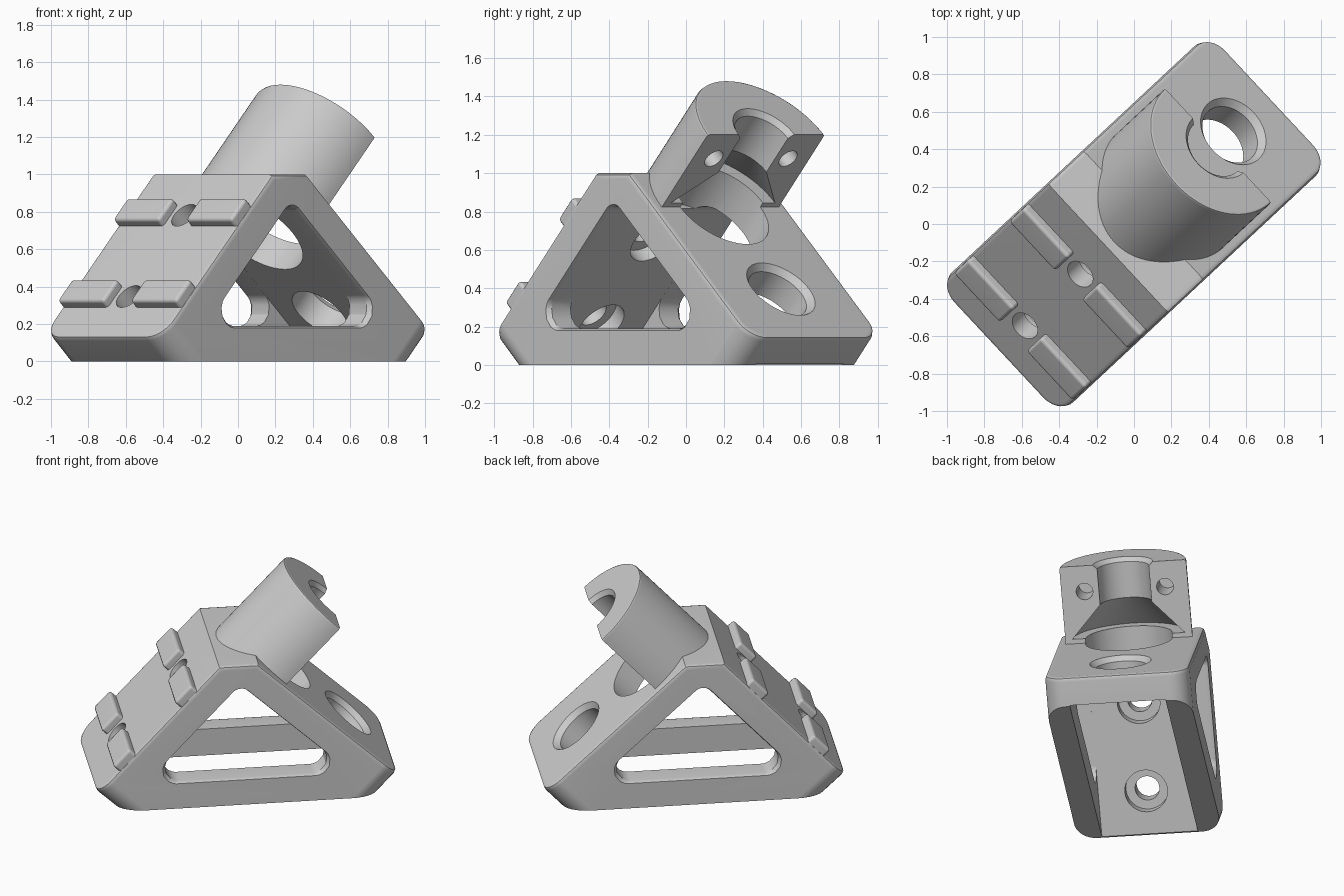
import bpy, bmesh, math
from mathutils import Matrix, Vector

if bpy.data.objects.get("Cube"):
    bpy.data.objects.remove(bpy.data.objects["Cube"])

grey = bpy.data.materials.new("matte grey")
grey.use_nodes = True
grey.diffuse_color = (0.6, 0.6, 0.6, 1)
grey.node_tree.nodes["Principled BSDF"].inputs["Base Color"].default_value = grey.diffuse_color

HALF = 0.475                                   # half width of the frame
TURN = Matrix.Rotation(math.radians(43), 4, 'Z')


def finish(name, bm):
    bmesh.ops.recalc_face_normals(bm, faces=bm.faces)
    mesh = bpy.data.meshes.new(name)
    bm.to_mesh(mesh)
    bm.free()
    mesh.materials.append(grey)
    obj = bpy.data.objects.new(name, mesh)
    bpy.context.collection.objects.link(obj)
    return obj


def loft(bm, rings):
    """Closed skin through matching rings of points, capped at both ends."""
    rows = [[bm.verts.new(p) for p in ring] for ring in rings]
    n = len(rows[0])
    for a, b in zip(rows, rows[1:]):
        for i in range(n):
            j = (i + 1) % n
            bm.faces.new((a[i], a[j], b[j], b[i]))
    bm.faces.new(rows[0])
    bm.faces.new(rows[-1])


def prism(name, outline, sections):
    """Side outline (x, z) swept across y; each section is (y, scale)."""
    cx = (min(p[0] for p in outline) + max(p[0] for p in outline)) / 2
    cz = (min(p[1] for p in outline) + max(p[1] for p in outline)) / 2
    bm = bmesh.new()
    loft(bm, [[(cx + (x - cx) * k, y, cz + (z - cz) * k) for x, z in outline]
              for y, k in sections])
    return finish(name, bm)


def lathe(name, profile, frame, n=64):
    """Round solid from (height, radius) pairs along the frame's z axis."""
    bm = bmesh.new()
    ang = [2 * math.pi * i / n for i in range(n)]
    loft(bm, [[(r * math.cos(a), r * math.sin(a), h) for a in ang] for h, r in profile])
    bm.transform(frame)
    return finish(name, bm)


def box(name, lo, hi, frame, bevel=0):
    bm = bmesh.new()
    bmesh.ops.create_cube(bm, size=1)
    for v in bm.verts:
        v.co = [lo[i] + (v.co[i] + 0.5) * (hi[i] - lo[i]) for i in range(3)]
    if bevel:
        bmesh.ops.bevel(bm, geom=bm.edges[:], offset=bevel, segments=3, profile=0.5, affect='EDGES')
    bm.transform(frame)
    return finish(name, bm)


def rounded(points, radii, n=8):
    """Polygon with each corner replaced by an arc."""
    out = []
    for i, (p, r) in enumerate(zip(points, radii)):
        p = Vector(p)
        a = (Vector(points[i - 1]) - p).normalized()
        b = (Vector(points[(i + 1) % len(points)]) - p).normalized()
        if r == 0:
            out.append(tuple(p))
            continue
        half = a.angle(b) / 2
        c = p + (a + b).normalized() * r / math.sin(half)
        start = (p + a * r / math.tan(half) - c).normalized()
        end = (p + b * r / math.tan(half) - c).normalized()
        for k in range(n + 1):
            d = (start * (n - k) + end * k).normalized()
            out.append(tuple(c + d * r))
    return out


def combine(obj, other, operation):
    mod = obj.modifiers.new("cut", 'BOOLEAN')
    mod.operation, mod.object, mod.solver = operation, other, 'EXACT'
    bpy.context.view_layer.objects.active = obj
    bpy.ops.object.modifier_apply(modifier=mod.name)
    bpy.data.objects.remove(other)


def place(x, z, degrees):
    return Matrix.Translation((x, 0, z)) @ Matrix.Rotation(math.radians(degrees), 4, 'Y')


def front_slope(z):                            # frame on the lug plate
    return place(-0.19 - (1 - z) / 1.072, z, -47)


def back_slope(x):                             # frame on the barrel plate
    return place(x, 1 - 0.922 * (x - 0.07), 43)


# Wedge frame with rounded lower corners and softened rims
outline = [(-0.86, 0), (0.867, 0), (1.0, 0.143), (0.07, 1), (-0.19, 1), (-1.0, 0.131)]
bm = bmesh.new()
loft(bm, [[(x, y, z) for x, z in outline] for y in (-HALF, HALF)])
bmesh.ops.recalc_face_normals(bm, faces=bm.faces)


def is_end_edge(e):
    a, b = (v.co for v in e.verts)
    return abs(a.y - b.y) < 0.01 and max(a.z, b.z) < 0.2 and abs(a.z - b.z) > 0.1


bmesh.ops.bevel(bm, geom=[e for e in bm.edges if is_end_edge(e)], offset=0.13,
                segments=8, profile=0.5, affect='EDGES')
bmesh.ops.recalc_face_normals(bm, faces=bm.faces)
rim = [e for e in bm.edges if e.calc_face_angle(0) > math.radians(60)
       and max(v.co.z for v in e.verts) > 0.05]
bmesh.ops.bevel(bm, geom=rim, offset=0.03, segments=2, profile=0.5, affect='EDGES')
body = finish("mount_frame", bm)

# Half-round clamp barrel standing on the back plate
seat = back_slope(0.262)
barrel = lathe("barrel", [(-0.2, 0.417), (0.502, 0.417), (0.513, 0.413), (0.518, 0.402)], seat, 96)
combine(barrel, box("barrel_half_cutter", (0, -1, -0.01), (1, 1, 1), seat), 'DIFFERENCE')
combine(body, barrel, 'UNION')

# Hollow inside, open at the bottom
cavity = rounded([(-0.94, -0.1), (0.986, -0.1), (-0.049, 0.855)], (0, 0, 0.07))
wall = 0.315
combine(body, prism("cavity_cutter", cavity, [(-wall, 1), (wall, 1)]), 'DIFFERENCE')

# Triangular side windows with flared rims
window = rounded([(-0.669, 0.19), (0.671, 0.19), (-0.049, 0.855)], (0.095, 0.095, 0.07))
combine(body, prism("window_cutter", window,
                    [(-0.5, 1.07), (-0.45, 1), (0.45, 1), (0.5, 1.07)]), 'DIFFERENCE')

# Stepped bore through barrel and plate, flaring to a wide seat
combine(body, lathe("bore_cutter", [(-0.24, 0.285), (0.03, 0.285), (0.031, 0.37), (0.25, 0.17),
                                    (0.49, 0.17), (0.55, 0.23)], seat), 'DIFFERENCE')

# Clamp screw holes in the flat of the barrel
for side in (-1, 1):
    hole = seat @ Matrix.Translation((0, side * 0.265, 0.345)) @ Matrix.Rotation(math.pi / 2, 4, 'Y')
    combine(body, lathe("screw_cutter", [(-0.2, 0.055), (0.1, 0.055)], hole, 32), 'DIFFERENCE')

# Large countersunk hole low on the back plate
combine(body, lathe("plate_hole_cutter", [(-0.3, 0.17), (-0.035, 0.17), (0.01, 0.21)],
                    back_slope(0.725)), 'DIFFERENCE')

# Counterbored bolt holes and pairs of locating lugs on the front plate
parts = [body]
for row, z in (("lower", 0.348), ("upper", 0.782)):
    frame = front_slope(z)
    combine(body, lathe("bolt_cutter", [(-0.26, 0.14), (-0.12, 0.14), (-0.119, 0.08), (0.1, 0.08)],
                        frame, 40), 'DIFFERENCE')
    for side, lo, hi in (("left", 0.105, 0.465), ("right", -0.465, -0.105)):
        parts.append(box(f"{row}_{side}_lug", (-0.08, lo, -0.06), (0.08, hi, 0.052), frame, 0.02))

# Turn the whole mount and shade it
for obj in parts:
    obj.data.transform(TURN)
    bpy.ops.object.select_all(action='DESELECT')
    obj.select_set(True)
    bpy.context.view_layer.objects.active = obj
    bpy.ops.object.shade_smooth_by_angle(angle=math.radians(30))
    obj.modifiers.new("even_shading", 'WEIGHTED_NORMAL').keep_sharp = True
